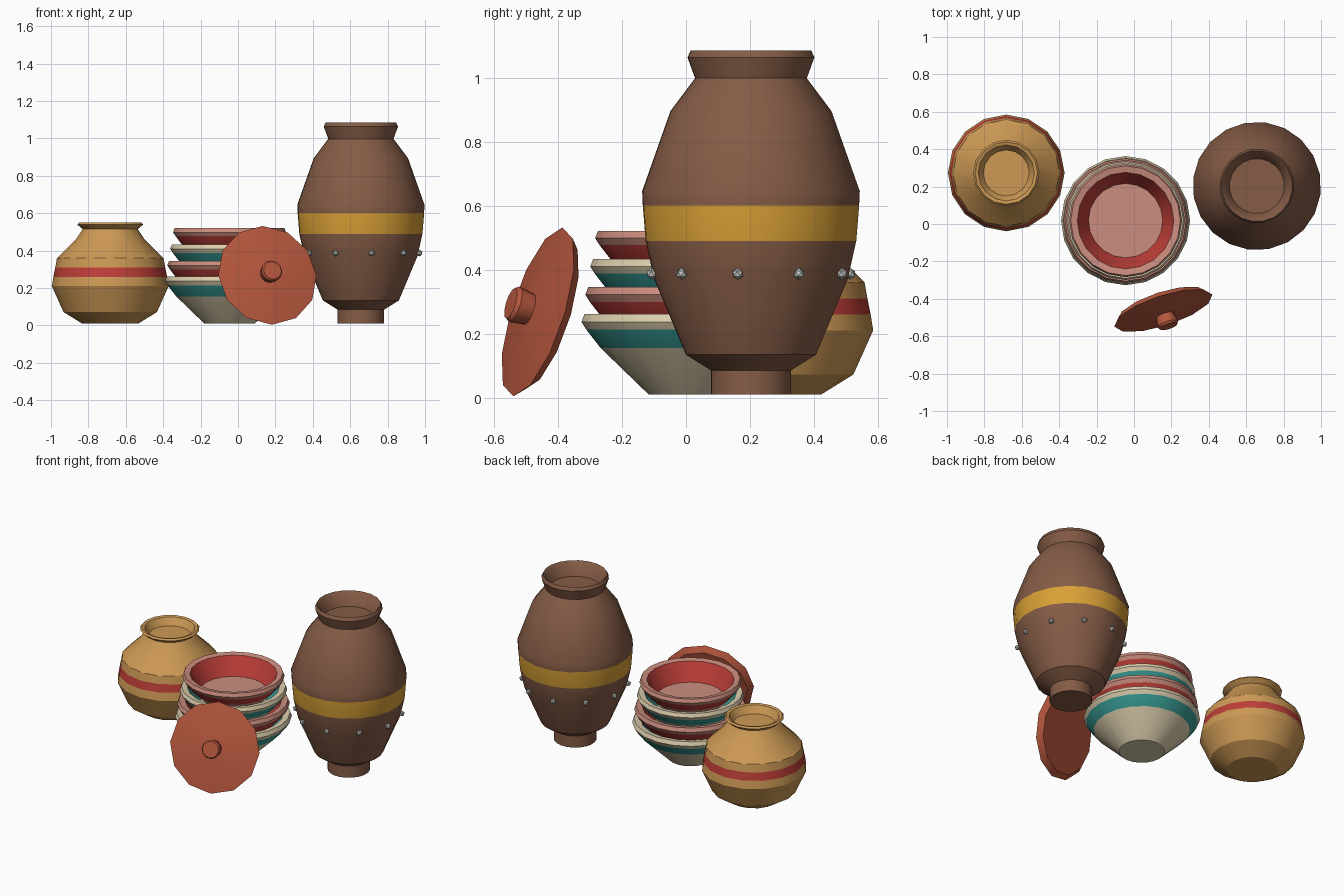
import bpy, bmesh, math
from mathutils import Matrix, Vector

if "Cube" in bpy.data.objects:
    bpy.data.objects.remove(bpy.data.objects["Cube"])


def linear(c):
    c /= 255
    return c / 12.92 if c <= 0.04045 else ((c + 0.055) / 1.055) ** 2.4


def material(name, r, g, b):
    m = bpy.data.materials.new(name)
    m.use_nodes = True
    col = (linear(r), linear(g), linear(b), 1)
    m.diffuse_color = col
    bsdf = m.node_tree.nodes["Principled BSDF"]
    bsdf.inputs["Base Color"].default_value = col
    bsdf.inputs["Roughness"].default_value = 0.8
    return m


brown = material("brown clay", 133, 92, 70)
gold = material("gold band", 218, 161, 54)
tan = material("tan clay", 205, 153, 85)
red = material("red glaze", 190, 62, 56)
teal = material("teal glaze", 56, 156, 149)
cream = material("cream glaze", 220, 206, 173)
pink = material("pink glaze", 203, 141, 126)
terracotta = material("terracotta", 184, 88, 62)
metal = material("pale metal", 190, 194, 190)


def finish(name, bm, mats, smooth=True):
    mesh = bpy.data.meshes.new(name)
    bm.to_mesh(mesh)
    bm.free()
    for m in mats:
        mesh.materials.append(m)
    ob = bpy.data.objects.new(name, mesh)
    bpy.context.collection.objects.link(ob)
    if smooth:
        bpy.ops.object.select_all(action="DESELECT")
        ob.select_set(True)
        bpy.context.view_layer.objects.active = ob
        bpy.ops.object.shade_smooth_by_angle(angle=math.radians(32))
    return ob


def lathe(name, profile, mats, sides, matrix, accents=(), phase=0.0):
    """Turn (radius, height) points around z, capping both ends.
    Segments listed in accents take the second material."""
    bm = bmesh.new()
    rings = []
    for r, z in profile:
        angles = [phase + math.tau * i / sides for i in range(sides)]
        rings.append([bm.verts.new((r * math.cos(a), r * math.sin(a), z)) for a in angles])
    for k, (low, high) in enumerate(zip(rings, rings[1:])):
        for i in range(sides):
            j = (i + 1) % sides
            f = bm.faces.new((low[i], low[j], high[j], high[i]))
            f.material_index = 1 if k in accents else 0
    bm.faces.new(rings[0][::-1])
    bm.faces.new(rings[-1])
    bmesh.ops.recalc_face_normals(bm, faces=bm.faces)
    bm.transform(matrix)
    return finish(name, bm, mats, True)


# Tall jar with a gold band
jar_at = Vector((0.657, 0.203, 0))
turn = math.radians(-7.5)
lathe("tall_jar",
      [(0.126, 0.01), (0.126, 0.085), (0.205, 0.134), (0.305, 0.37), (0.332, 0.49),
       (0.341, 0.6), (0.343, 0.645), (0.254, 0.895), (0.176, 0.998), (0.2, 1.063),
       (0.19, 1.085), (0.178, 1.075), (0.147, 1.0)],
      [brown, gold], 20, Matrix.Translation(jar_at), accents=(4,), phase=turn)

# Ring of studs around the tall jar
bm = bmesh.new()
for i in range(10):
    spin = Matrix.Rotation(turn + math.tau * i / 10, 4, "Z")
    bmesh.ops.create_icosphere(
        bm, subdivisions=1, radius=0.018,
        matrix=Matrix.Translation(jar_at) @ spin @ Matrix.Translation((0.315, 0, 0.387)))
finish("jar_studs", bm, [metal], False)

# Round pot with a red band
lathe("round_pot",
      [(0.15, 0.01), (0.25, 0.072), (0.312, 0.21), (0.304, 0.26), (0.294, 0.31),
       (0.285, 0.36), (0.18, 0.465), (0.147, 0.515), (0.177, 0.54), (0.167, 0.55),
       (0.15, 0.545), (0.123, 0.5)],
      [tan, red], 16, Matrix.Translation((-0.683, 0.273, 0)), accents=(3,))

# Stack of four bowls, each a little smaller than the one below
bowl = [(0.135, 0), (0.285, 0.145), (0.33, 0.203), (0.345, 0.227), (0.335, 0.252),
        (0.295, 0.245), (0.227, 0.118)]
stack = [(0.262, 1.0), (0.346, 0.965), (0.433, 0.92), (0.52, 0.875)]
for n, (top, size) in enumerate(stack):
    place = Matrix.Translation((-0.045, 0.018, top - 0.252 * size)) @ Matrix.Scale(size, 4)
    lathe(f"bowl_{n + 1}", bowl, [pink, red] if n % 2 else [cream, teal], 20, place,
          accents=(1, 5))

# Lid with a knob, leaning against the bowls
axis = Vector((0.297, -0.909, 0.292))
lean = Matrix.Translation((0.157, -0.463, 0.268)) @ axis.to_track_quat("Z", "Y").to_matrix().to_4x4()
lathe("lid", [(0.245, -0.03), (0.276, 0), (0.06, 0.03)], [terracotta], 12, lean)
lathe("lid_knob", [(0.048, 0.015), (0.058, 0.08), (0.05, 0.093)], [terracotta], 12, lean)
